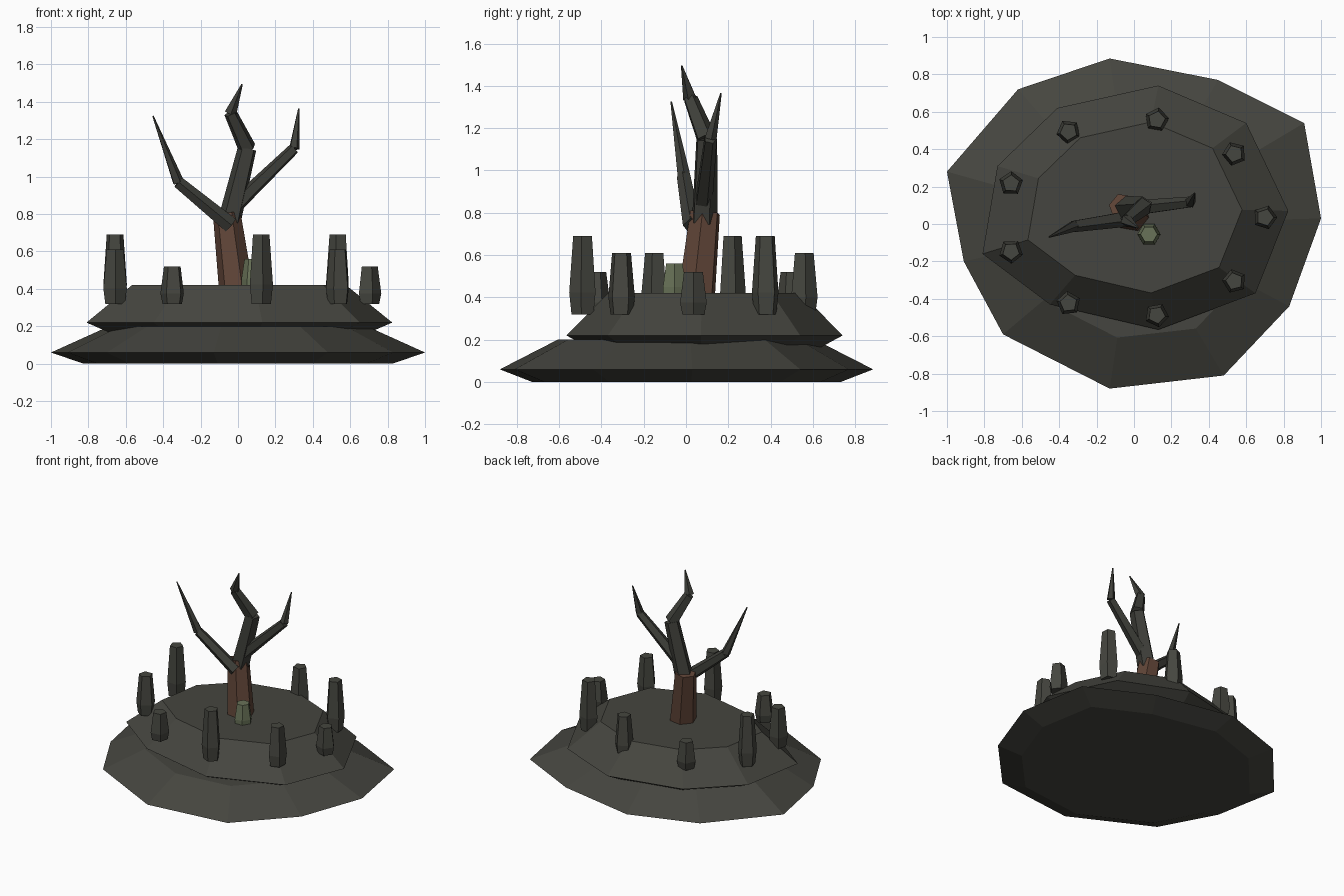
import bpy, bmesh, math
from mathutils import Vector

if "Cube" in bpy.data.objects:
    bpy.data.objects.remove(bpy.data.objects["Cube"])


def material(name, rgb):
    m = bpy.data.materials.new(name)
    m.diffuse_color = (*rgb, 1)
    m.use_nodes = True
    m.node_tree.nodes["Principled BSDF"].inputs["Base Color"].default_value = m.diffuse_color
    return m


ROCK = material("dark rock", (0.060, 0.060, 0.050))
STONE = material("standing stone grey", (0.060, 0.061, 0.050))
BARK = material("brown bark", (0.115, 0.058, 0.038))
DEAD = material("dead wood", (0.048, 0.049, 0.041))
MOSS = material("pale green", (0.141, 0.171, 0.098))


def loft(name, rings, mat):
    """Skin a stack of equal-length rings and cap both ends."""
    bm = bmesh.new()
    loops = [[bm.verts.new(p) for p in ring] for ring in rings]
    n = len(loops[0])
    for a, b in zip(loops, loops[1:]):
        for i in range(n):
            j = (i + 1) % n
            bm.faces.new((a[i], a[j], b[j], b[i]))
    bm.faces.new(loops[0][::-1])
    bm.faces.new(loops[-1])
    bmesh.ops.recalc_face_normals(bm, faces=bm.faces)
    mesh = bpy.data.meshes.new(name)
    bm.to_mesh(mesh)
    bm.free()
    mesh.materials.append(mat)
    obj = bpy.data.objects.new(name, mesh)
    bpy.context.collection.objects.link(obj)
    return obj


def slab(name, outline, cy, levels):
    """Irregular rock layer: the outline scaled about (0, cy) at each level."""
    rings = [[(x * s, cy + (y - cy) * s, z) for x, y in outline] for z, s in levels]
    loft(name, rings, ROCK)


def post(name, x, y, levels, sides, turn, mat):
    rings = [[(x + r * math.cos(turn + math.tau * k / sides),
               y + r * math.sin(turn + math.tau * k / sides), z)
              for k in range(sides)] for z, r in levels]
    loft(name, rings, mat)


def limb(name, a, b, ra, rb, sides, mat):
    """Tapered prism between two points."""
    a, b = Vector(a), Vector(b)
    q = (b - a).to_track_quat('Z', 'Y')
    rings = []
    for c, r in ((a, ra), (b, rb)):
        rings.append([c + q @ Vector((r * math.cos(math.tau * k / sides),
                                      r * math.sin(math.tau * k / sides), 0))
                      for k in range(sides)])
    loft(name, rings, mat)


# Two stacked rock layers
slab("lower_rock", [(-1, .28), (-.91, -.20), (-.70, -.59), (-.13, -.88), (.48, -.81),
                    (.83, -.44), (1, .03), (.91, .54), (.45, .77), (-.13, .885), (-.62, .72)],
     0, [(0, .825), (.06, 1), (.2, .69)])
slab("upper_rock", [(-.81, -.16), (-.45, -.43), (.13, -.565), (.65, -.37), (.825, .07),
                    (.60, .54), (.13, .74), (-.41, .62), (-.73, .31)],
     .09, [(.16, .83), (.22, 1), (.42, .7)])

# Ring of standing stones, three repeating heights
for i in range(9):
    a = math.radians(40 * i)
    h = (.20, .37, .29)[i % 3]
    post(f"standing_stone_{i + 1}", .70 * math.cos(a), .035 + .53 * math.sin(a),
         [(.32, .055), (.32 + .28 * h, .066), (.32 + h, .047)], 5, a, STONE)

# Small green stone beside the trunk
post("green_stone", .08, -.055, [(.38, .06), (.45, .062), (.56, .045)], 6, 0, MOSS)

# Trunk
limb("trunk", (-.005, .045, .36), (-.06, .09, .80), .095, .075, 6, BARK)

# Branches: path points with a radius at each point
branches = {
    "middle_branch": [(-.045, .085, .76, .065), (.05, .095, 1.15, .05),
                      (-.04, .02, 1.34, .034), (.022, -.02, 1.495, .004)],
    "left_branch": [(-.04, .03, .74, .045), (-.32, -.01, .97, .032), (-.455, -.07, 1.325, .004)],
    "right_branch": [(-.02, .08, .84, .045), (.30, .115, 1.15, .03), (.325, .165, 1.365, .004)],
}
for name, pts in branches.items():
    for k, (p, q) in enumerate(zip(pts, pts[1:])):
        limb(f"{name}_{k + 1}", p[:3], q[:3], p[3], q[3] if k == len(pts) - 2 else q[3] * 1.05,
             5, DEAD)
